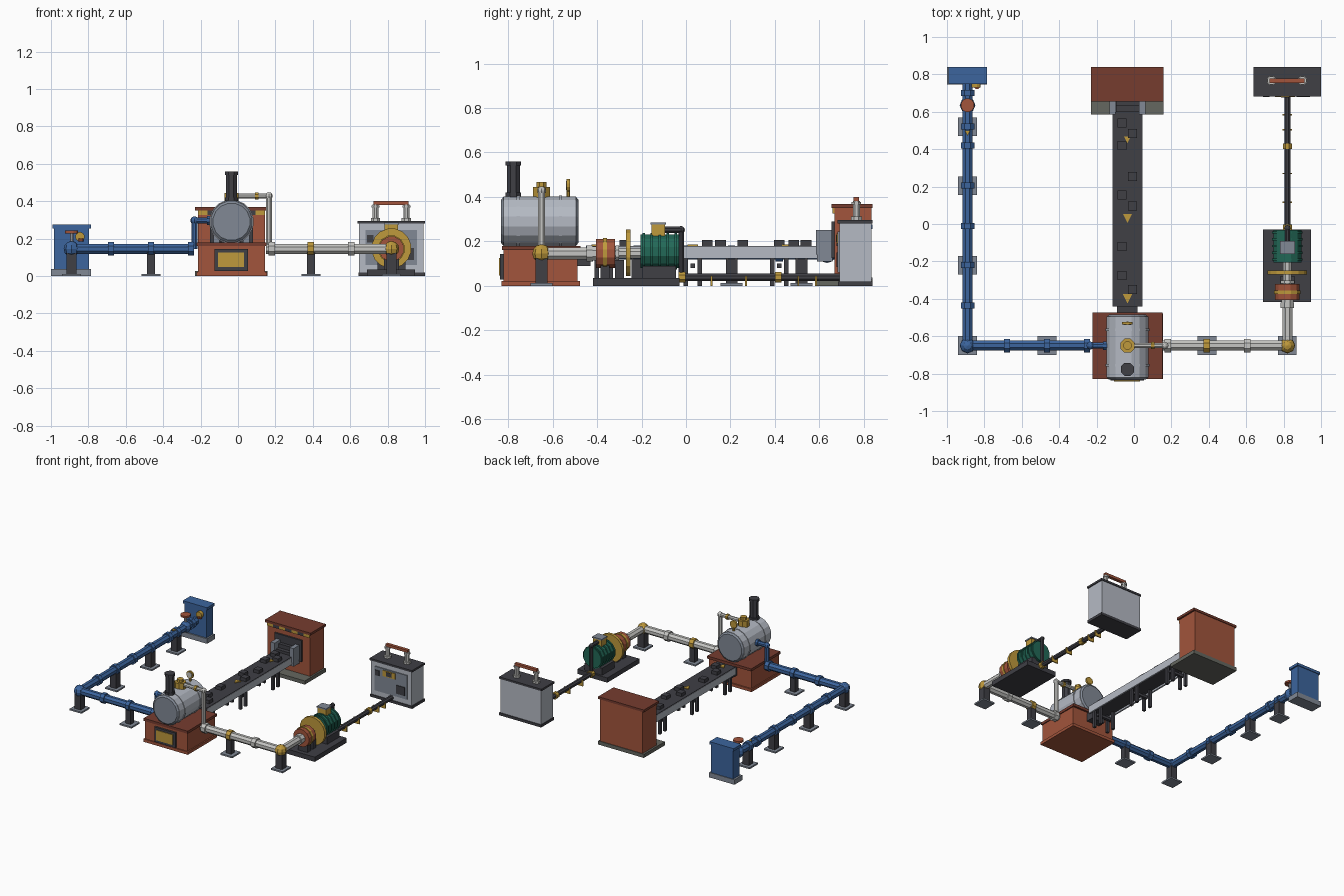
import bpy, bmesh, math
from mathutils import Vector, Matrix

cube = bpy.data.objects.get("Cube")
if cube:
    bpy.data.objects.remove(cube, do_unlink=True)


def material(name, rgb):
    m = bpy.data.materials.new(name)
    m.use_nodes = True
    m.diffuse_color = (*rgb, 1)
    m.node_tree.nodes["Principled BSDF"].inputs["Base Color"].default_value = (*rgb, 1)
    return m


BLUE = material("water_blue", (.045, .13, .34))
RUST = material("rust_orange", (.36, .09, .045))
BRICK = material("dark_brick", (.18, .045, .028))
STEEL = material("light_steel", (.46, .49, .55))
PALE = material("pale_pipe", (.56, .56, .54))
GREY = material("mid_grey", (.22, .25, .3))
DARK = material("charcoal", (.05, .05, .06))
STONE = material("olive_concrete", (.13, .135, .115))
BRASS = material("brass", (.52, .32, .045))
GREEN = material("generator_green", (.016, .14, .095))


def finish(name, bm, mat):
    me = bpy.data.meshes.new(name)
    bm.to_mesh(me)
    bm.free()
    me.materials.append(mat)
    ob = bpy.data.objects.new(name, me)
    bpy.context.collection.objects.link(ob)
    return ob


def box(name, mat, x, y, z):
    """Box from three (low, high) ranges."""
    bm = bmesh.new()
    lo, hi = Vector((x[0], y[0], z[0])), Vector((x[1], y[1], z[1]))
    bmesh.ops.create_cube(bm, size=1, matrix=Matrix.Translation((lo + hi) / 2) @ Matrix.Diagonal((*(hi - lo), 1)))
    return finish(name, bm, mat)


def around(c, half):
    return (c - half, c + half)


def rod(name, mat, a, b, r, sides=8, r2=None):
    """Faceted cylinder between two points, a flat facing each axis."""
    a, b = Vector(a), Vector(b)
    bm = bmesh.new()
    bmesh.ops.create_cone(bm, cap_ends=True, segments=sides, radius1=r, radius2=r if r2 is None else r2,
                          depth=(b - a).length)
    turn = (b - a).to_track_quat('Z', 'Y').to_matrix().to_4x4()
    bm.transform(Matrix.Translation((a + b) / 2) @ turn @ Matrix.Rotation(math.pi / sides, 4, 'Z'))
    return finish(name, bm, mat)


def ring(name, mat, c, axis, r, thick, sides=8):
    d = Vector(axis) * thick / 2
    return rod(name, mat, Vector(c) - d, Vector(c) + d, r, sides)


def ball(name, mat, c, r):
    bm = bmesh.new()
    bmesh.ops.create_uvsphere(bm, u_segments=8, v_segments=6, radius=r, matrix=Matrix.Translation(c))
    return finish(name, bm, mat)


def support(x, y, w=.022):
    box("support_post", DARK, around(x, w), around(y, w), (.012, .125))
    box("support_plate", GREY, around(x, .05), around(y, .05), (0, .012))


def arrow(name, x, y, z, s):
    """Thin triangular marker pointing to the front."""
    bm = bmesh.new()
    f = bm.faces.new([bm.verts.new((x + dx * s, y + dy * s, z)) for dx, dy in ((-1, 1), (0, -1), (1, 1))])
    ext = bmesh.ops.extrude_face_region(bm, geom=[f])
    bmesh.ops.translate(bm, vec=(0, 0, .006), verts=[v for v in ext["geom"] if isinstance(v, bmesh.types.BMVert)])
    bmesh.ops.recalc_face_normals(bm, faces=bm.faces)
    return finish(name, bm, BRASS)


X, Y, Z = (1, 0, 0), (0, 1, 0), (0, 0, 1)
PZ, PY = .145, -.65          # pipe height and front pipe run
WX, CX, GX = -.89, -.035, .82  # water line, boiler axis, generator axis

# Water tank
box("tank_base", GREY, (-1, -.785), (.745, .84), (0, .038))
box("tank_body", BLUE, (-.985, -.797), (.755, .835), (.038, .255))
box("tank_lid", BLUE, (-.993, -.787), (.748, .84), (.255, .275))
ring("tank_dial", BRASS, (-.845, .745, .21), Y, .025, .03, 12)
rod("tank_tap", RUST, (-.84, .735, .185), (-.84, .735, .2), .015)

# Water pipe
rod("water_pipe_side", BLUE, (WX, .76, PZ), (WX, PY, PZ), .029)
rod("water_pipe_front", BLUE, (WX, PY, PZ), (-.235, PY, PZ), .029)
ball("water_elbow", BLUE, (WX, PY, PZ), .042)
for y in (.7, .52, .42, .205, -.01, -.22, -.435):
    ring("water_collar", BLUE, (WX, y, PZ), Y, .039, .032)
for x in (-.68, -.465, -.25):
    ring("water_collar", BLUE, (x, PY, PZ), X, .039, .032)
for y in (.52, .205, -.22, PY):
    support(WX, y, .026)
support(-.465, PY)
rod("water_riser", BLUE, (-.233, PY, PZ), (-.233, PY, .3), .018)
ball("riser_elbow", BLUE, (-.233, PY, .297), .022)
rod("boiler_feed", BLUE, (-.233, PY, .297), (-.13, PY, .297), .017)
ring("feed_collar", BLUE, (-.155, PY, .297), X, .025, .02)
ball("valve_body", BLUE, (WX, .635, PZ), .042)
rod("valve_stem", STEEL, (WX, .635, PZ), (WX, .635, .235), .01)
ring("valve_wheel", RUST, (WX, .635, .235), Z, .037, .014, 12)
arrow("flow_arrow", WX, .485, .174, .015)

# Firebox under the boiler
box("firebox_plinth", RUST, (-.222, .155), (-.83, -.478), (0, .022))
box("firebox_body", RUST, (-.213, .145), (-.822, -.488), (.022, .16))
box("firebox_cap", BRICK, (-.222, .152), (-.828, -.474), (.16, .18))
box("fire_door_frame", DARK, (-.125, .053), (-.837, -.82), (.028, .143))
box("fire_door", BRASS, (-.107, .033), (-.842, -.83), (.047, .125))

# Boiler
rod("boiler_shell", STEEL, (CX, -.822, .29), (CX, -.495, .29), .115, 16)
for y, s in ((-.822, -1), (-.495, 1)):
    rod("boiler_end", GREY, (CX, y, .29), (CX, y + s * .01, .29), .112, 16, .1)
for y in (-.755, -.565):
    ring("boiler_band", STEEL, (CX, y, .29), Y, .119, .014, 16)
rod("chimney", DARK, (CX, -.777, .38), (CX, -.777, .55), .032)
for z in (.41, .55):
    ring("chimney_rim", DARK, (CX, -.777, z), Z, .038, .018)
rod("steam_dome", BRASS, (CX, PY, .395), (CX, PY, .445), .041)
rod("steam_dome_cap", BRASS, (CX, PY, .445), (CX, PY, .467), .024)
rod("gauge_stem", BRASS, (CX, -.53, .39), (CX, -.53, .43), .009)
ring("pressure_gauge", BRASS, (CX, -.53, .452), Y, .029, .014, 12)
ring("gauge_face", PALE, (CX, -.538, .452), Y, .021, .005, 12)

# Steam pipe
rod("steam_outlet", PALE, (CX, PY, .428), (.165, PY, .428), .014)
ring("outlet_valve", BRASS, (.1, PY, .428), X, .021, .018)
ball("steam_top_elbow", PALE, (.165, PY, .428), .02)
rod("steam_downpipe", PALE, (.165, PY, .428), (.165, PY, PZ), .017)
rod("steam_pipe_front", PALE, (.15, PY, PZ), (GX, PY, PZ), .029)
for x, m in ((.18, PALE), (.39, BRASS), (.605, PALE)):
    ring("steam_collar", m, (x, PY, PZ), X, .039, .035)
ball("steam_elbow", BRASS, (GX, PY, PZ), .042)
rod("steam_pipe_side", PALE, (GX, PY, PZ), (GX, -.4, PZ), .029)
ring("steam_collar", PALE, (GX, -.435, PZ), Y, .039, .028)
support(.39, PY)
support(GX, PY, .027)

# Turbine and generator
box("machine_bed", DARK, (.69, .945), (-.418, -.03), (0, .036))
for y in (-.365, -.3):
    box("turbine_foot", DARK, around(GX, .04), around(y, .02), (.036, .115))
rod("turbine_casing", RUST, (GX, -.405, PZ), (GX, -.32, PZ), .068, 12)
ring("turbine_band", BRASS, (GX, -.365, PZ), Y, .073, .018, 12)
ring("turbine_nose", PALE, (GX, -.41, PZ), Y, .035, .02)
rod("drive_shaft", PALE, (GX, -.33, PZ), (GX, -.19, PZ), .025)
ring("shaft_collar", PALE, (GX, -.31, PZ), Y, .04, .016)
ring("flywheel", BRASS, (GX, -.26, PZ + .003), Y, .107, .022, 16)
rod("generator_body", GREEN, (GX, -.205, .155), (GX, -.032, .155), .078, 12)
for i in range(5):
    ring("generator_fin", GREEN, (GX, -.19 + i * .036, .155), Y, .085, .012, 12)
box("generator_foot", DARK, around(GX, .075), (-.195, -.045), (.036, .09))
box("terminal_box", BRASS, around(GX, .036), (-.155, -.095), (.225, .275))
box("terminal_lid", GREY, around(GX, .04), (-.16, -.09), (.275, .285))

# Power cable
rod("cable_top", DARK, (GX, -.1, .252), (GX, -.022, .252), .015)
ball("cable_elbow", DARK, (GX, -.022, .252), .017)
rod("cable_drop", DARK, (GX, -.022, .252), (GX, -.022, .038), .013)
rod("cable_run", DARK, (GX, -.022, .038), (GX, .7, .038), .018)
for y in (-.018, .415):
    ring("cable_collar", BRASS, (GX, y, .038), Y, .026, .03)
for y in (.115, .27, .505, .585):
    box("cable_clip", BRASS, around(GX, .026), around(y, .004), (0, .045))

# Electrical cabinet
box("cabinet_base", DARK, (.643, 1), (.685, .84), (0, .02))
box("cabinet_body", STEEL, (.647, .993), (.69, .835), (.02, .28))
box("cabinet_lid", DARK, (.64, 1), (.683, .84), (.28, .295))
box("cabinet_panel", GREY, (.682, .957), (.683, .692), (.06, .245))
box("cabinet_sign", BRASS, (.755, .86), (.678, .684), (.19, .235))
box("cabinet_meter", DARK, (.785, .83), (.675, .679), (.197, .228))
box("cabinet_meter", DARK, (.69, .725), (.678, .684), (.18, .22))
box("cabinet_vent", DARK, (.87, .94), (.678, .684), (.085, .15))
for x in (.735, .9):
    ring("insulator_foot", PALE, (x, .767, .303), Z, .027, .016)
    rod("insulator", PALE, (x, .767, .295), (x, .767, .382), .017)
    ring("insulator_head", PALE, (x, .767, .372), Z, .023, .012)
box("busbar", RUST, (.725, .912), around(.767, .012), (.38, .4))

# Fuel conveyor
box("belt", DARK, around(CX, .078), (-.44, .6), (.135, .18))
for s in (-1, 1):
    box("conveyor_rail", STEEL, around(CX + s * .074, .006), (-.44, .6), (.122, .176))
    for y in (-.37, .03, .42):
        for dy in (-.031, .031):
            box("conveyor_leg", DARK, around(CX + s * .058, .01), around(y + dy, .01), (0, .135))
for y in (-.37, .03, .42):
    box("leg_brace", DARK, around(CX, .058), around(y, .01), (.08, .1))
box("boiler_chute", DARK, around(CX, .055), (-.49, -.43), (.09, .15))
for i, y in enumerate((.54, .485, .42, .255, .155, .095, -.12, -.275, -.35)):
    box("coal_block", DARK, around(CX + (.028 if i in (1, 3, 5, 8) else -.03), .024), around(y, .024), (.175, .206))
for y, s in ((.45, .018), (.03, .024), (-.4, .025)):
    arrow("belt_arrow", CX, y, .18, s)

# Fuel store
box("store_base", STONE, (-.23, .158), (.585, .84), (0, .028))
box("store_body", RUST, (-.215, .145), (.668, .835), (.028, .35))
box("store_roof", BRICK, (-.23, .158), (.655, .84), (.35, .368))
box("store_opening", DARK, around(CX, .115), (.655, .67), (.125, .29))
for s in (-1, 1):
    box("hopper_side", GREY, around(CX + s * .08, .017), (.585, .66), (.14, .25))
box("hopper_floor", GREY, around(CX, .095), (.59, .66), (.11, .14))
for i, z in enumerate((.2, .23)):
    box("hopper_coal", DARK, around(CX, .062), (.6 + i * .03, .66), (.14, z))
for i in range(7):
    w = .36 / 7
    box("hazard_stripe", DARK if i % 2 else BRASS, (-.215 + i * w, -.215 + (i + 1) * w), (.66, .669), (.325, .35))
